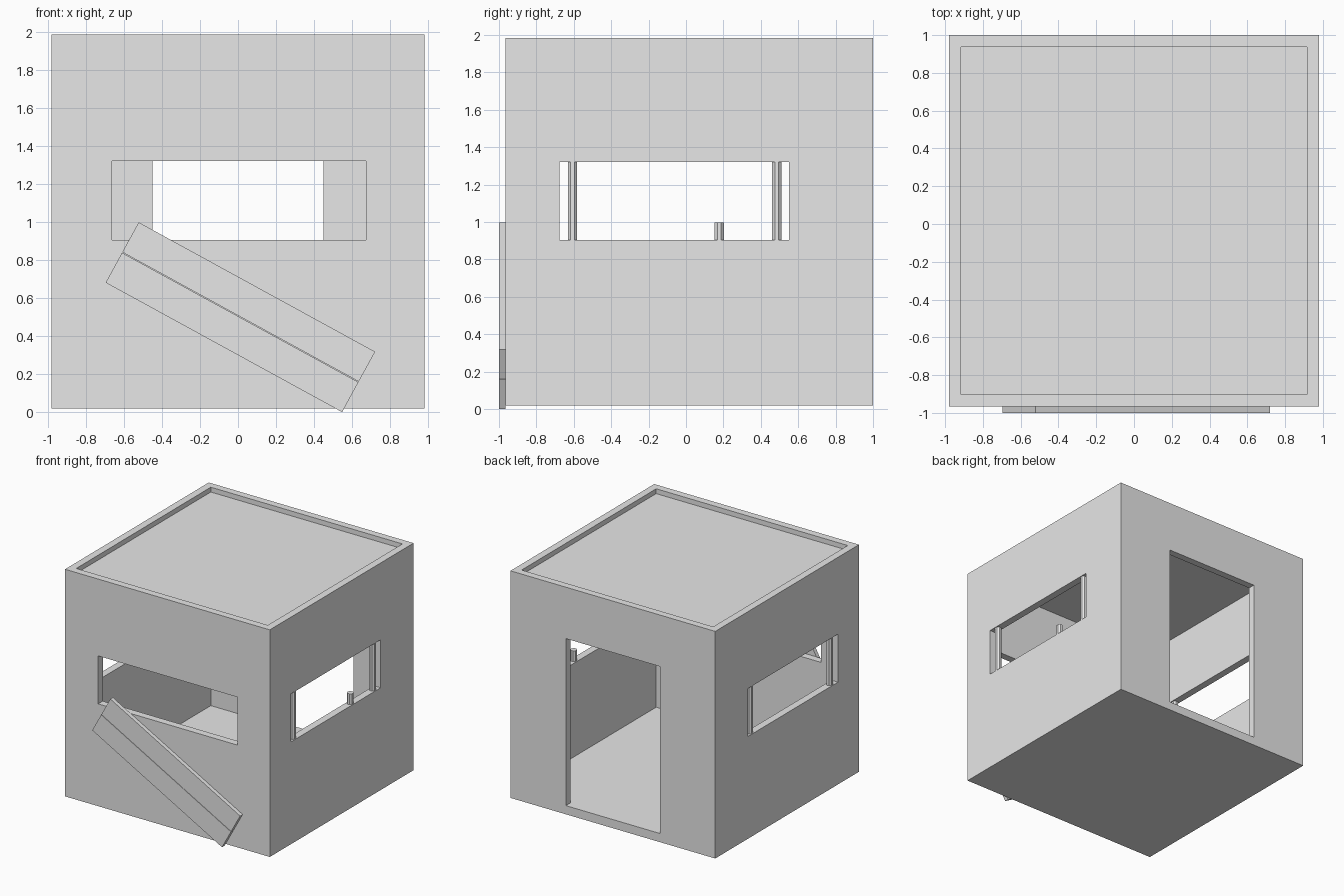
import bpy
import bmesh
import math
from mathutils import Matrix, Vector

old = bpy.data.objects.get("Cube")
if old:
    bpy.data.objects.remove(old, do_unlink=True)

grey = bpy.data.materials.new("plain_grey")
grey.use_nodes = True
grey.diffuse_color = (0.8, 0.8, 0.8, 1)
grey.node_tree.nodes["Principled BSDF"].inputs["Base Color"].default_value = (0.8, 0.8, 0.8, 1)


def finish(name, bm):
    mesh = bpy.data.meshes.new(name)
    bm.to_mesh(mesh)
    bm.free()
    mesh.materials.append(grey)
    obj = bpy.data.objects.new(name, mesh)
    bpy.context.collection.objects.link(obj)
    return obj


def box(name, low, high):
    low, high = Vector(low), Vector(high)
    bm = bmesh.new()
    size = Matrix.Diagonal((*(high - low), 1))
    bmesh.ops.create_cube(bm, size=1, matrix=Matrix.Translation((low + high) / 2) @ size)
    return finish(name, bm)


def cut(target, low, high):
    cutter = box("cutter", low, high)
    cutter.hide_render = True
    mod = target.modifiers.new("cut", 'BOOLEAN')
    mod.operation = 'DIFFERENCE'
    mod.solver = 'EXACT'
    mod.object = cutter
    bpy.context.view_layer.objects.active = target
    bpy.ops.object.modifier_apply(modifier=mod.name)
    bpy.data.objects.remove(cutter, do_unlink=True)


def bar(name, x, y, z0, z1):
    bm = bmesh.new()
    place = Matrix.Translation((x, y, (z0 + z1) / 2)) @ Matrix.Rotation(math.pi / 8, 4, 'Z')
    bmesh.ops.create_cone(bm, cap_ends=True, segments=8, radius1=0.027, radius2=0.027,
                          depth=z1 - z0, matrix=place)
    return finish(name, bm)


SILL, HEAD = 0.905, 1.32

# Hollow hut with a sunken roof
hut = box("hut", (-0.98, -0.965, 0.02), (0.98, 1.0, 1.985))
cut(hut, (-0.917, -0.902, 0.095), (0.917, 0.938, 1.91))
cut(hut, (-0.917, -0.902, 1.943), (0.917, 0.938, 2.2))

# Front window, side windows and back doorway
cut(hut, (-0.663, -1.2, SILL), (0.673, -0.7, HEAD))
cut(hut, (-1.2, -0.677, SILL), (1.2, 0.55, HEAD))
cut(hut, (-0.45, 0.7, 0.095), (0.45, 1.2, 1.54))

# Window bars, and the broken stub on one side
for side, x in (("left", 0.95), ("right", -0.95)):
    bar(side + "_front_bar", x, -0.607, SILL, HEAD)
    bar(side + "_back_bar", x, 0.485, SILL, HEAD)
bar("broken_bar", 0.95, 0.178, SILL, 0.998)

# Two fallen boards leaning on the front
for name, offset in (("upper_board", 0.0912), ("lower_board", -0.0912)):
    board = box(name, (-0.708, -0.0175, offset - 0.0895), (0.708, 0.0175, offset + 0.0895))
    board.location = (0.0125, -0.9825, 0.5)
    board.rotation_euler = (0, math.radians(28.7), 0)
